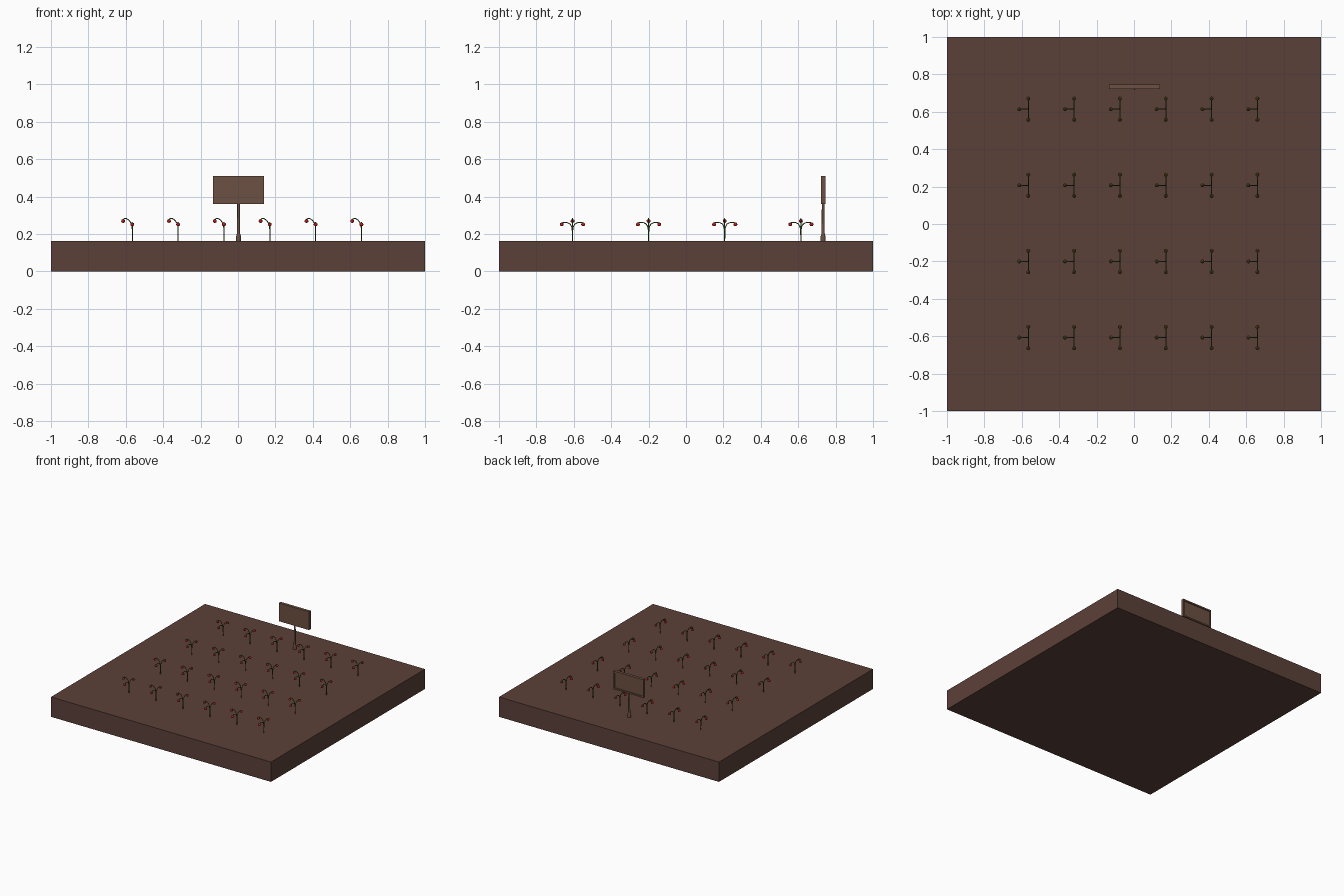
import bpy, bmesh, math
from mathutils import Matrix, Vector

if "Cube" in bpy.data.objects:
    bpy.data.objects.remove(bpy.data.objects["Cube"])


def material(name, rgb):
    m = bpy.data.materials.new(name)
    m.diffuse_color = (*rgb, 1)
    m.use_nodes = True
    m.node_tree.nodes["Principled BSDF"].inputs["Base Color"].default_value = m.diffuse_color
    return m


soil = material("soil_brown", (0.105, 0.052, 0.04))
wood = material("wood_brown", (0.15, 0.08, 0.055))
green = material("leaf_green", (0.06, 0.11, 0.015))
red = material("tomato_red", (0.6, 0.01, 0.01))


def add_object(name, mesh, loc=(0, 0, 0)):
    ob = bpy.data.objects.new(name, mesh)
    ob.location = loc
    bpy.context.collection.objects.link(ob)
    return ob


def to_mesh(name, bm, mat):
    bmesh.ops.recalc_face_normals(bm, faces=bm.faces)
    me = bpy.data.meshes.new(name)
    bm.to_mesh(me)
    bm.free()
    me.materials.append(mat)
    return me


def box(bm, lo, hi):
    lo, hi = Vector(lo), Vector(hi)
    m = Matrix.Translation((lo + hi) / 2) @ Matrix.Diagonal((*(hi - lo), 1))
    return bmesh.ops.create_cube(bm, size=1, matrix=m)


def tube(bm, path, radius, sides=8):
    """Sweep a round section along a path lying in a vertical plane."""
    pts = [Vector(p) for p in path]
    flat = Vector((pts[-1].x - pts[0].x, pts[-1].y - pts[0].y, 0)).normalized()
    side = flat.cross(Vector((0, 0, 1)))
    rings = []
    for i, p in enumerate(pts):
        t = (pts[min(i + 1, len(pts) - 1)] - pts[max(i - 1, 0)]).normalized()
        n = side.cross(t)
        rings.append([bm.verts.new(p + radius * (math.cos(a) * side + math.sin(a) * n))
                      for a in (2 * math.pi * k / sides for k in range(sides))])
    for a, b in zip(rings, rings[1:]):
        for k in range(sides):
            bm.faces.new((a[k], a[k - 1], b[k - 1], b[k]))
    bm.faces.new(rings[0])
    bm.faces.new(rings[-1])


def lathe(bm, profile, centre, sides):
    """Revolve (radius, z) points around a vertical axis."""
    verts = [bm.verts.new(Vector(centre) + Vector((r, 0, z))) for r, z in profile]
    edges = [bm.edges.new(e) for e in zip(verts, verts[1:])]
    bmesh.ops.spin(bm, geom=verts + edges, cent=centre, axis=(0, 0, 1),
                   angle=2 * math.pi, steps=sides, use_merge=True)
    bmesh.ops.remove_doubles(bm, verts=bm.verts, dist=1e-5)


# Soil bed
TOP = 0.163
bm = bmesh.new()
box(bm, (-1, -1, 0), (1, 1, TOP))
add_object("soil_bed", to_mesh("soil_bed", bm, soil))

# Sign board with a raised border on the back face
SX, SY = 0.003, 0.733
bm = bmesh.new()
box(bm, (-0.134, 0.721, 0.36), (0.14, 0.745, 0.51))
bm.normal_update()
back = max(bm.faces, key=lambda f: f.calc_center_median().y)
bmesh.ops.inset_region(bm, faces=[back], thickness=0.012)
bmesh.ops.translate(bm, verts=back.verts, vec=(0, -0.008, 0))
# the inset leaves a step: close its walls by adding the rim around the panel
for lo, hi in (((-0.134, 0.36), (0.14, 0.372)), ((-0.134, 0.498), (0.14, 0.51)),
               ((-0.134, 0.372), (-0.122, 0.498)), ((0.128, 0.372), (0.14, 0.498))):
    box(bm, (lo[0], 0.735, lo[1]), (hi[0], 0.745, hi[1]))
add_object("sign_board", to_mesh("sign_board", bm, wood))

# Sign post with a flared foot
bm = bmesh.new()
lathe(bm, [(0, TOP), (0.013, TOP), (0.013, 0.187), (0.008, 0.205), (0.007, 0.365), (0, 0.365)],
      (SX, SY, 0), 16)
post = add_object("sign_post", to_mesh("sign_post", bm, wood))

# Plant stem: one high arch towards -x, two lower arches along y
bm = bmesh.new()
high = [(0, 0), (0, 0.06), (0.002, 0.08), (0.008, 0.097), (0.018, 0.111),
        (0.03, 0.119), (0.041, 0.12), (0.048, 0.116), (0.05, 0.108)]
low = [(0, 0), (0.001, 0.055), (0.004, 0.075), (0.012, 0.09), (0.025, 0.097),
       (0.04, 0.099), (0.052, 0.098), (0.057, 0.09)]
tube(bm, [(-u, 0, z) for u, z in high], 0.0026)
for s in (-1, 1):
    tube(bm, [(0, s * u, z) for u, z in low], 0.0026)
stem = to_mesh("plant_stem", bm, green)

# Tomatoes and their leafy caps
spots = [(-0.049, 0, 0.106), (0, 0.057, 0.088), (0, -0.057, 0.088)]
bm = bmesh.new()
for p in spots:
    bmesh.ops.create_uvsphere(bm, u_segments=12, v_segments=8, radius=0.0105,
                              matrix=Matrix.Translation(p) @ Matrix.Diagonal((1, 1, 0.9, 1)))
fruit = to_mesh("tomatoes", bm, red)

bm = bmesh.new()
for p in spots:
    tip = bm.verts.new(Vector(p) + Vector((0, 0, 0.0115)))
    rim = []
    for k in range(10):
        a, r, z = 2 * math.pi * k / 10, *((0.0108, 0.004) if k % 2 == 0 else (0.008, 0.0078))
        rim.append(bm.verts.new(Vector(p) + Vector((r * math.cos(a), r * math.sin(a), z))))
    for k in range(10):
        bm.faces.new((tip, rim[k - 1], rim[k]))
caps = to_mesh("tomato_caps", bm, green)

# Rows of plants sharing the same meshes
smooth = [post]
for j in range(4):
    for i in range(6):
        at = (-0.565 + 0.245 * i, -0.607 + 0.407 * j, TOP)
        obs = [add_object(n, m, at) for n, m in
               (("plant_stem", stem), ("tomatoes", fruit), ("tomato_caps", caps))]
        if i == j == 0:
            smooth += obs[:2]

for ob in smooth:
    ob.select_set(True)
    bpy.context.view_layer.objects.active = ob
bpy.ops.object.shade_smooth_by_angle(angle=math.radians(40))
